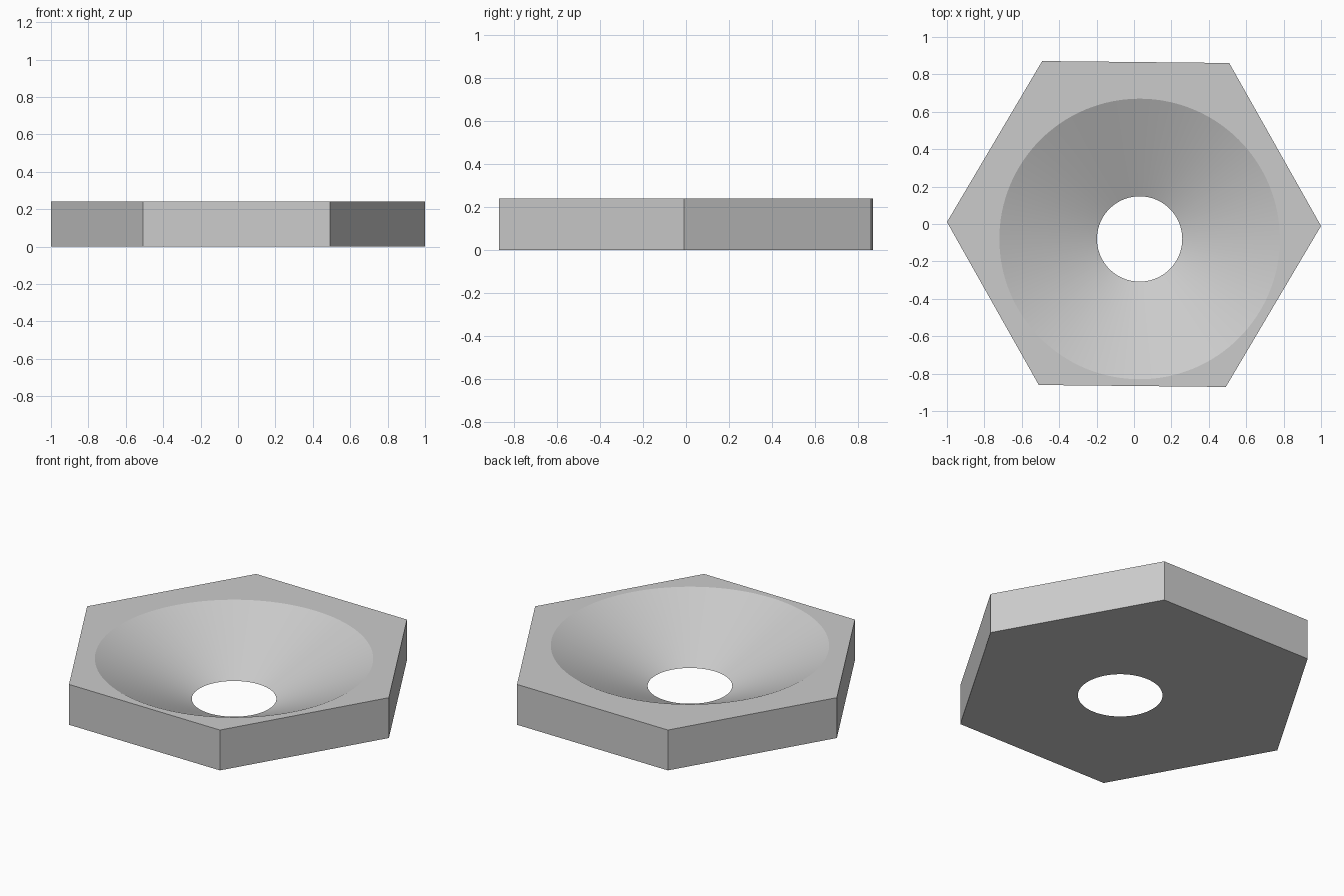
import bpy
import math

cube = bpy.data.objects.get("Cube")
if cube:
    bpy.data.objects.remove(cube, do_unlink=True)

HEIGHT = 0.24
HOLE_RADIUS, RIM_RADIUS = 0.228, 0.75
CENTRE_X, CENTRE_Y = 0.03, -0.08

grey = bpy.data.materials.new("light grey")
grey.use_nodes = True
colour = (0.6, 0.6, 0.6, 1)
grey.diffuse_color = colour
grey.node_tree.nodes["Principled BSDF"].inputs["Base Color"].default_value = colour

# Hexagonal plate, turned very slightly
bpy.ops.mesh.primitive_cylinder_add(vertices=6, radius=1, depth=HEIGHT,
                                    location=(0, 0, HEIGHT / 2))
plate = bpy.context.object
plate.name = "hexagonal_plate"
plate.rotation_euler.z = math.radians(29.4)
plate.data.materials.append(grey)

# Conical cutter, extended past both faces along the same slope
extra = 0.05
spread = extra * (RIM_RADIUS - HOLE_RADIUS) / HEIGHT
bpy.ops.mesh.primitive_cone_add(vertices=128, radius1=HOLE_RADIUS - spread,
                                radius2=RIM_RADIUS + spread,
                                depth=HEIGHT + 2 * extra,
                                location=(CENTRE_X, CENTRE_Y, HEIGHT / 2))
cutter = bpy.context.object
cutter.name = "funnel_cutter"
cutter.hide_render = True
cutter.data.materials.append(grey)

# Cut the off-centre funnel through the plate
bpy.context.view_layer.objects.active = plate
cutter.select_set(False)
plate.select_set(True)
cut = plate.modifiers.new("funnel", "BOOLEAN")
cut.operation = "DIFFERENCE"
cut.solver = "EXACT"
cut.object = cutter
bpy.ops.object.modifier_apply(modifier=cut.name)
bpy.data.objects.remove(cutter, do_unlink=True)

# Smooth funnel wall with crisp rim and outer edges
bpy.ops.object.shade_smooth_by_angle(angle=math.radians(20))
